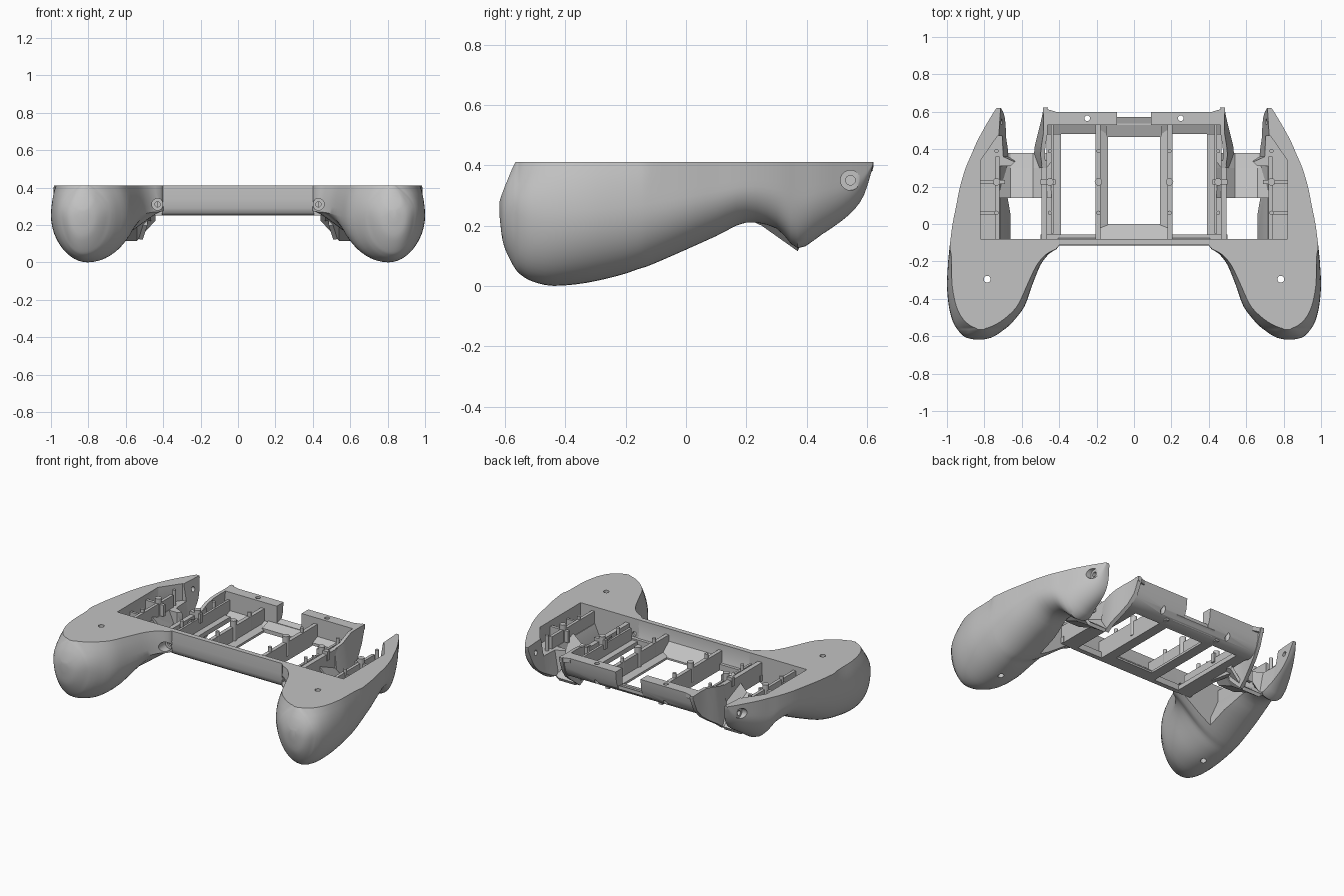
import bpy, bmesh, math
from mathutils import Matrix, Vector

old = bpy.data.objects.get("Cube")
if old:
    bpy.data.objects.remove(old, do_unlink=True)

GREY = (0.54, 0.54, 0.54, 1)
mat = bpy.data.materials.new("plain grey plastic")
mat.use_nodes = True
mat.diffuse_color = GREY
for node in mat.node_tree.nodes:
    if node.type == 'BSDF_PRINCIPLED':
        node.inputs["Base Color"].default_value = GREY
        node.inputs["Roughness"].default_value = 0.6


def make(name, bm, mirror=False):
    bmesh.ops.recalc_face_normals(bm, faces=bm.faces)
    mesh = bpy.data.meshes.new(name)
    bm.to_mesh(mesh)
    bm.free()
    mesh.materials.append(mat)
    ob = bpy.data.objects.new(name, mesh)
    bpy.context.collection.objects.link(ob)
    if mirror:
        mod = ob.modifiers.new("mirror", 'MIRROR')
        mod.use_mirror_merge = False
    return ob


def loft(name, rings, mirror=False):
    """Skin a row of equal closed rings and cap both ends."""
    bm = bmesh.new()
    rows = [[bm.verts.new(p) for p in ring] for ring in rings]
    n = len(rows[0])
    for a, b in zip(rows, rows[1:]):
        for i in range(n):
            j = (i + 1) % n
            bm.faces.new((a[i], a[j], b[j], b[i]))
    bm.faces.new(rows[0])
    bm.faces.new(rows[-1])
    return make(name, bm, mirror)


def across(name, x0, x1, yz, mirror=False):
    return loft(name, [[(x, y, z) for y, z in yz] for x in (x0, x1)], mirror)


def along(name, y0, y1, xz, mirror=False):
    return loft(name, [[(x, y, z) for x, z in xz] for y in (y0, y1)], mirror)


def upright(name, z0, z1, xy, mirror=False):
    return loft(name, [[(x, y, z) for x, y in xy] for z in (z0, z1)], mirror)


def box(name, x0, x1, y0, y1, z0, z1, mirror=False):
    return across(name, x0, x1, [(y0, z0), (y1, z0), (y1, z1), (y0, z1)], mirror)


def rod(name, loc, r, length, axis='Z', mirror=False):
    bm = bmesh.new()
    turn = {'X': Matrix.Rotation(math.pi / 2, 4, 'Y'), 'Z': Matrix(),
            'Y': Matrix.Rotation(math.pi / 2, 4, 'X')}[axis]
    bmesh.ops.create_cone(bm, cap_ends=True, segments=24, radius1=r, radius2=r,
                          depth=length, matrix=Matrix.Translation(loc) @ turn)
    return make(name, bm, mirror)


def cut(ob, cutters):
    """Subtract the cutters, bake the result and discard them."""
    for c in cutters:
        mod = ob.modifiers.new("cut", 'BOOLEAN')
        mod.operation, mod.solver, mod.object = 'DIFFERENCE', 'EXACT', c
    graph = bpy.context.evaluated_depsgraph_get()
    mesh = bpy.data.meshes.new_from_object(ob.evaluated_get(graph))
    ob.modifiers.clear()
    ob.data = mesh
    for c in cutters:
        bpy.data.objects.remove(c, do_unlink=True)


def smooth(ob, degrees=35):
    bpy.ops.object.select_all(action='DESELECT')
    ob.select_set(True)
    bpy.context.view_layer.objects.active = ob
    bpy.ops.object.shade_smooth_by_angle(angle=math.radians(degrees))


# Grip stations: y, inner x, outer x, bottom z, top z, top inset, inner flare
TOP = 0.41
stations = [Vector(s) for s in (
    (-.618, .81, .85, .23, .28, .01, 1), (-.608, .765, .895, .15, .31, .03, 1),
    (-.59, .73, .922, .1, .355, .055, 1), (-.565, .695, .943, .055, TOP, .11, 1),
    (-.545, .67, .957, .035, TOP, .085, 1), (-.51, .637, .973, .015, TOP, .06, 1),
    (-.44, .585, .99, 0, TOP, .04, 1), (-.33, .545, 1, .01, TOP, .028, 1.2),
    (-.22, .5, .995, .035, TOP, .02, 2), (-.16, .455, .99, .055, TOP, .012, 2.7),
    (-.115, .4, .985, .07, TOP, 0, 3), (0, .4, .97, .12, TOP, 0, 3),
    (.1, .42, .95, .165, TOP, 0, 3), (.2, .46, .93, .21, TOP, 0, 3),
    (.3, .58, .9, .19, TOP, 0, 2), (.37, .6, .87, .125, TOP, 0, 1),
    (.45, .6, .835, .17, TOP, 0, 1), (.54, .6, .785, .235, TOP, 0, 1),
    (.59, .6, .755, .3, TOP, 0, 1), (.62, .6, .735, .395, TOP, 0, 1))]


def refine(pts, steps=3):
    out = []
    for i in range(len(pts) - 1):
        a, b, c, d = (pts[max(0, min(j, len(pts) - 1))] for j in range(i - 1, i + 3))
        for s in range(steps):
            t = s / steps
            out.append(0.5 * (2 * b + (c - a) * t + (2 * a - 5 * b + 4 * c - d) * t * t
                              + (3 * b - a - 3 * c + d) * t ** 3))
    return out + [pts[-1]]


def grip_ring(station):
    y, xi, xo, zb, zt, inset, flare = station
    zb, zt, inset = max(zb, 0), min(zt, TOP), max(inset, 0)
    xm = xi + (xo - xi) * (0.46 + 0.08 * flare)
    zm = zb + 0.6 * (zt - zb)
    ring = []
    for i in range(4):
        s = 1 - i / 4
        ring.append((xi + inset * s * s, y, zm + (zt - zm) * s))
    for i in range(25):
        t = math.pi * i / 24
        c, s = math.cos(t), math.sin(t)
        half, power = (xm - xi, flare) if c > 0 else (xo - xm, 1)
        ring.append((xm - half * c, y, zm - (zm - zb) * s ** power))
    for i in range(1, 5):
        s = i / 4
        ring.append((xo - inset * s * s, y, zm + (zt - zm) * s))
    return ring


# Grips with pocket, leaning rear notch and screw holes
grip = loft("hand_grip", [grip_ring(s) for s in refine(stations)])
notch = [[(.2, -.08, z), (.66, -.08, z), (.66, .31, z), (.72 + lean, .36, z),
          (.725 + lean, .46, z), (.735 + lean / 2, .7, z), (.2, .7, z)]
         for z, lean in ((-.2, -.11), (.7, .05))]
cut(grip, [
    upright("pocket_cutter", .3, .6, [(.3, -.08), (.82, -.08), (.82, .34),
                                      (.73, .47), (.3, .47)]),
    loft("notch_cutter", notch),
    along("slope_cutter", -.08, .31, [(.5, .17), (.66, .17), (.725, .32), (.5, .32)]),
    rod("grip_hole", (.785, -.295, .2), .018, 1),
    rod("front_counterbore", (.43, -.195, .31), .031, .2, 'Y'),
    rod("front_hole", (.43, -.1, .31), .014, .2, 'Y'),
    rod("side_counterbore", (.865, .545, .35), .033, .2, 'X'),
    rod("side_hole", (.75, .545, .35), .016, .3, 'X')])
smooth(grip)
grip.modifiers.new("mirror", 'MIRROR').use_mirror_merge = False

# Front bridge between the grips
bridge = across("front_bridge", -.405, .405, [
    (-.08, TOP), (-.113, TOP), (-.115, .34), (-.112, .29), (-.104, .265),
    (-.09, .253), (-.07, .25), (-.07, .28), (-.08, .3)])
smooth(bridge)
box("bridge_ledge", -.5, .5, -.082, -.055, .25, .29)
across("bridge_slope", -.18, .18, [(-.082, .25), (0, .25), (0, .262), (-.082, .33)])

# Rear bar with centre notch and screw holes
rear = across("rear_bar", -.475, .475, [
    (.53, TOP), (.6, TOP), (.592, .34), (.575, .295), (.55, .268), (.51, .25),
    (.48, .25), (.48, .268), (.53, .29)])
cut(rear, [box("notch_low", -.09, .09, .5, .7, .3, .6),
           box("notch_back", -.09, .09, .572, .7, .1, .6)]
    + [rod("rear_hole", (s * .25, .565, .4), .015, .6) for s in (-1, 1)])
smooth(rear)
across("rear_slope_panel", -.15, .15, [(.465, .25), (.54, .262), (.572, .29),
                                       (.572, .312), (.465, .275)])

# Side walls of the centre bay
across("bay_side_wall", .465, .495, [(-.082, .25), (.15, .25), (.25, .235),
                                     (.34, .22), (.34, .37), (-.082, .37)], True)

# Pointed rear wings that lean out down to the troughs
wing = loft("rear_wing", [
    [(top - .022, y, high), (top, y, high), (low, y, z), (low - .025, y, z - .004)]
    for y, top, high, low, z in (
        (.3, .49, .37, .51, .2), (.37, .5, .385, .535, .125), (.42, .495, .4, .53, .165),
        (.48, .485, TOP, .515, .205), (.54, .483, TOP, .5, .25), (.585, .484, TOP, .49, .305),
        (.605, .485, TOP, .487, .355), (.622, .486, TOP, .486, .4))], True)
smooth(wing)
upright("wing_corner", .38, TOP, [(.42, .59), (.486, .59), (.486, .62), (.42, .601)], True)

# Long ribs, sloped ledges and rails
box("bay_rib", .18, .205, -.082, .54, .25, .37, True)
along("rib_slope", -.06, .5, [(.138, .25), (.182, .25), (.182, .28), (.138, .265)], True)
box("outer_ledge", .39, .467, -.08, .48, .25, .28, True)
box("inner_wall_rail", .43, .445, -.05, .53, .27, .36, True)
box("grip_rail", .72, .74, -.082, .36, .29, .38, True)

# Sloped trough hanging under each side bay
trough = [(.14, .27), (.3, .2), (.38, .135), (.37, .115), (.25, .2), (.14, .25)]
loft("under_trough", [[(x, y, z + lift) for y, z in trough]
                      for x, lift in ((.44, .11), (.54, 0), (.66, 0), (.72, .05))], True)

# Locating pins and their cross arms
for x in (.19, .45, .735):
    rod("locating_pin", (x, .225, .345), .02, .13, 'Z', True)
    for y in (.06, .39):
        rod("small_pin", (x, y, .34), .011, .12, 'Z', True)
box("pin_arm_inner", .42, .5, .212, .238, .33, .39, True)
box("pin_arm_outer", .69, .82, .215, .235, .3, .375, True)
box("grip_cross_rib", .73, .82, .052, .068, .29, .36, True)
